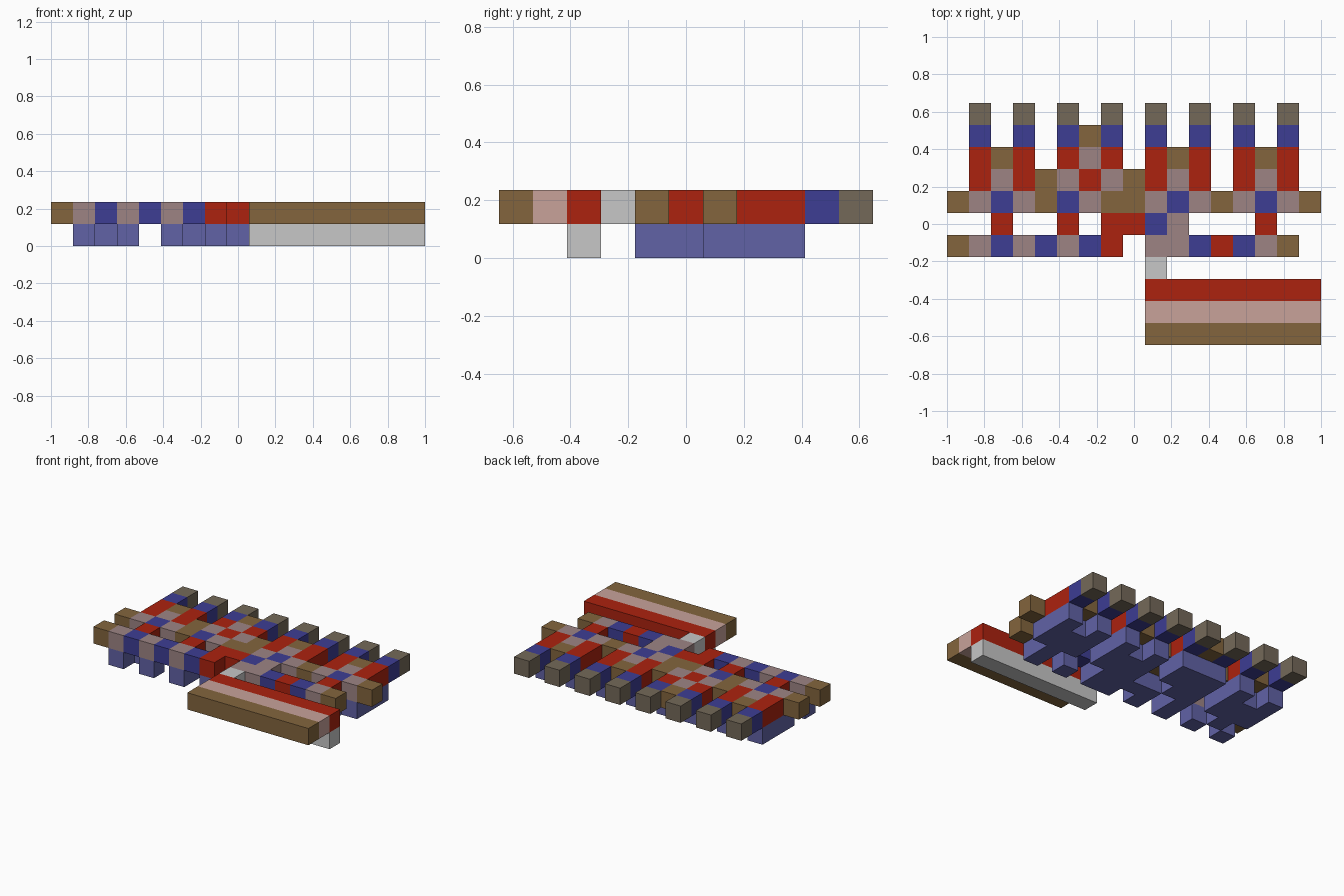
import bpy, bmesh
from mathutils import Vector

cube = bpy.data.objects.get("Cube")
if cube:
    bpy.data.objects.remove(cube, do_unlink=True)

U = 2 / 17  # edge of one block


def linear(c):
    c /= 255
    return c / 12.92 if c <= 0.04 else ((c + 0.055) / 1.055) ** 2.4


def material(name, rgb):
    m = bpy.data.materials.new(name)
    col = [linear(c) for c in rgb] + [1]
    m.diffuse_color = col
    m.use_nodes = True
    m.node_tree.nodes["Principled BSDF"].inputs["Base Color"].default_value = col
    return m


MATS = {
    "B": material("brown", (131, 101, 61)),
    "R": material("red", (172, 34, 15)),
    "U": material("navy_blue", (61, 61, 148)),
    "M": material("mauve", (157, 132, 132)),
    "G": material("grey_brown", (116, 105, 89)),
    "P": material("pink", (200, 162, 154)),
    "W": material("light_grey", (199, 199, 199)),
    "L": material("soft_blue", (97, 98, 166)),
}

# Upper layer of the figures, back row first
FIGURES = [
    ".G.G.G.G.G.G.G.G.",
    ".U.U.UBU.U.U.U.U.",
    ".RBR.RMR.RBR.RBR.",
    ".RMRBMRMBRMR.RMR.",
    "BMUMBUMBBMUMBMUMB",
    "..R..R.RRUM...R..",
    "BMUMUMUR.MMURUMB.",
]

parts = {"figures": {}, "figure_bases": {}, "bar": {}, "bar_support": {}}
for row, line in enumerate(FIGURES):
    for col, key in enumerate(line):
        if key == ".":
            continue
        parts["figures"][col, row, 1] = key
        # Bases sit under the bodies and their central joints
        if key in "RM" or (key == "U" and row in (4, 5)):
            parts["figure_bases"][col, row, 0] = "L"

# Striped bar with its support rail and connecting block
for col in range(9, 17):
    for row, key in enumerate("RPB", 8):
        parts["bar"][col, row, 1] = key
    parts["bar_support"][col, 8, 0] = "W"
parts["bar_support"][9, 7, 1] = "W"

filled = set().union(*parts.values())


def build(name, cells):
    """Make a mesh from the exposed sides of the blocks."""
    bm = bmesh.new()
    keys = sorted(set(cells.values()))
    for (col, row, layer), key in cells.items():
        centre = Vector((col - 8, 5 - row, layer + 0.5)) * U
        for axis in range(3):
            for sign in (-1, 1):
                n = Vector((0, 0, 0))
                n[axis] = sign
                if (col + int(n.x), row - int(n.y), layer + int(n.z)) in filled:
                    continue
                a = Vector((0, 0, 0))
                a[(axis + 1) % 3] = 1
                b = n.cross(a)
                face = bm.faces.new([bm.verts.new(centre + (n + d) * U / 2)
                                     for d in (a + b, b - a, -a - b, a - b)])
                face.material_index = keys.index(key)
    bmesh.ops.remove_doubles(bm, verts=bm.verts, dist=U / 100)
    mesh = bpy.data.meshes.new(name)
    bm.to_mesh(mesh)
    bm.free()
    for key in keys:
        mesh.materials.append(MATS[key])
    bpy.context.collection.objects.link(bpy.data.objects.new(name, mesh))


for name, cells in parts.items():
    build(name, cells)
